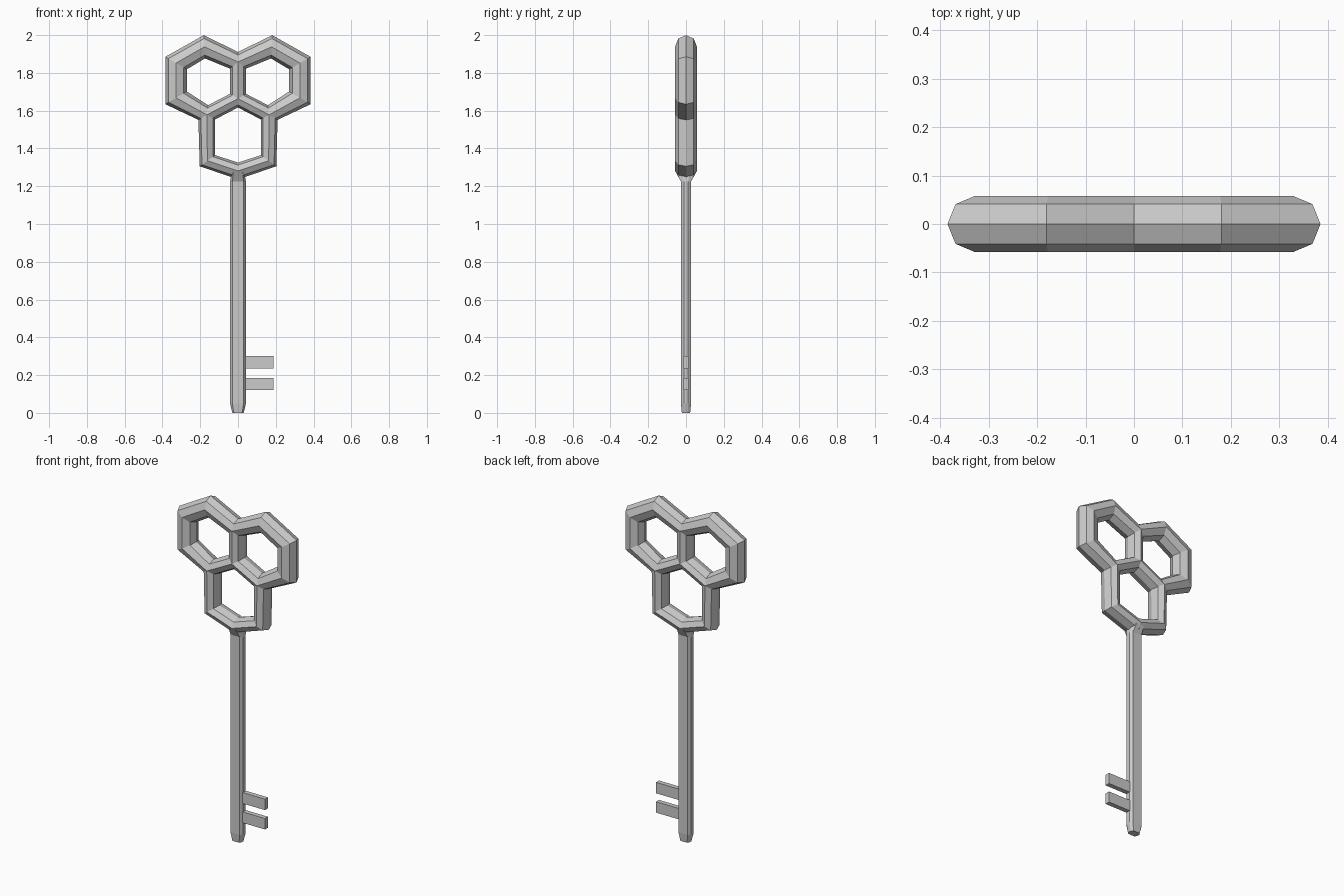
import bpy, math
from mathutils import Vector

if "Cube" in bpy.data.objects:
    bpy.data.objects.remove(bpy.data.objects["Cube"])

DEPTH = 0.058  # half thickness of the bow in y


def make_object(name, verts, faces):
    mesh = bpy.data.meshes.new(name)
    mesh.from_pydata(verts, [], faces)
    mesh.validate()
    obj = bpy.data.objects.new(name, mesh)
    bpy.context.collection.objects.link(obj)
    # consistent outward normals
    bpy.context.view_layer.objects.active = obj
    obj.select_set(True)
    bpy.ops.object.mode_set(mode='EDIT')
    bpy.ops.mesh.select_all(action='SELECT')
    bpy.ops.mesh.normals_make_consistent(inside=False)
    bpy.ops.object.mode_set(mode='OBJECT')
    obj.select_set(False)
    return obj


def bridge(name, rings, closed=False):
    """Skin a list of equally sized vertex rings."""
    n, m = len(rings[0]), len(rings)
    verts = [v for ring in rings for v in ring]
    faces = []
    for i in range(m if closed else m - 1):
        j = (i + 1) % m
        for k in range(n):
            l = (k + 1) % n
            faces.append((i * n + k, i * n + l, j * n + l, j * n + k))
    if not closed:
        faces += [tuple(range(n)), tuple(range((m - 1) * n, m * n))]
    return make_object(name, verts, faces)


def tube(name, points, closed=False):
    """Mitred eight-sided tube along (x, z, radius) points in the xz plane."""
    rings, m = [], len(points)
    for i, (x, z, r) in enumerate(points):
        p = Vector((x, z))
        dirs = []
        if closed or i > 0:
            dirs.append((p - Vector(points[i - 1][:2])).normalized())
        if closed or i < m - 1:
            dirs.append((Vector(points[(i + 1) % m][:2]) - p).normalized())
        t = sum(dirs, Vector((0, 0))).normalized()
        side = Vector((-t.y, t.x)) * r / t.dot(dirs[0])
        ring = []
        for k in range(8):
            a = k * math.pi / 4
            q = p + side * math.cos(a)
            ring.append((q.x, DEPTH * math.sin(a), q.y))
        rings.append(ring)
    return bridge(name, rings, closed)


# outer outline of the three-cell bow (right half, mirrored for the left)
right = [(0.178, 1.938, 0.055), (0.328, 1.852, 0.057), (0.328, 1.668, 0.057),
         (0.165, 1.578, 0.045), (0.162, 1.335, 0.041)]
left = [(-x, z, r) for x, z, r in reversed(right)]
tube("bow_outline", [(0, 1.858, 0.048)] + right + [(0, 1.281, 0.042)] + left, True)

# three inner spokes shared by the cells
centre = (0, 1.664, 0.042)
for label, end in (("top", (0, 1.858, 0.042)), ("right", (0.165, 1.578, 0.042)),
                   ("left", (-0.165, 1.578, 0.042))):
    tube("bow_spoke_" + label, [centre, end])

# shaft with tapered tip and flared collar
shaft = [(0, 0.030, 0.022), (0.05, 0.042, 0.027), (1.225, 0.042, 0.027),
         (1.272, 0.034, 0.052)]
rings = []
for z, a, b in shaft:
    quad = [(a, b * 0.4), (a * 0.72, b)]
    pts = quad + [(-x, y) for x, y in reversed(quad)]
    pts += [(-x, -y) for x, y in pts]
    rings.append([(x, y, z) for x, y in pts])
bridge("shaft", rings)

# two teeth
for i, z in enumerate((0.12, 0.235)):
    rings = [[(x, y, z + h) for y, h in ((-0.014, 0), (0.014, 0), (0.014, 0.065), (-0.014, 0.065))]
             for x in (0.03, 0.187)]
    bridge("tooth_%d" % (i + 1), rings)
